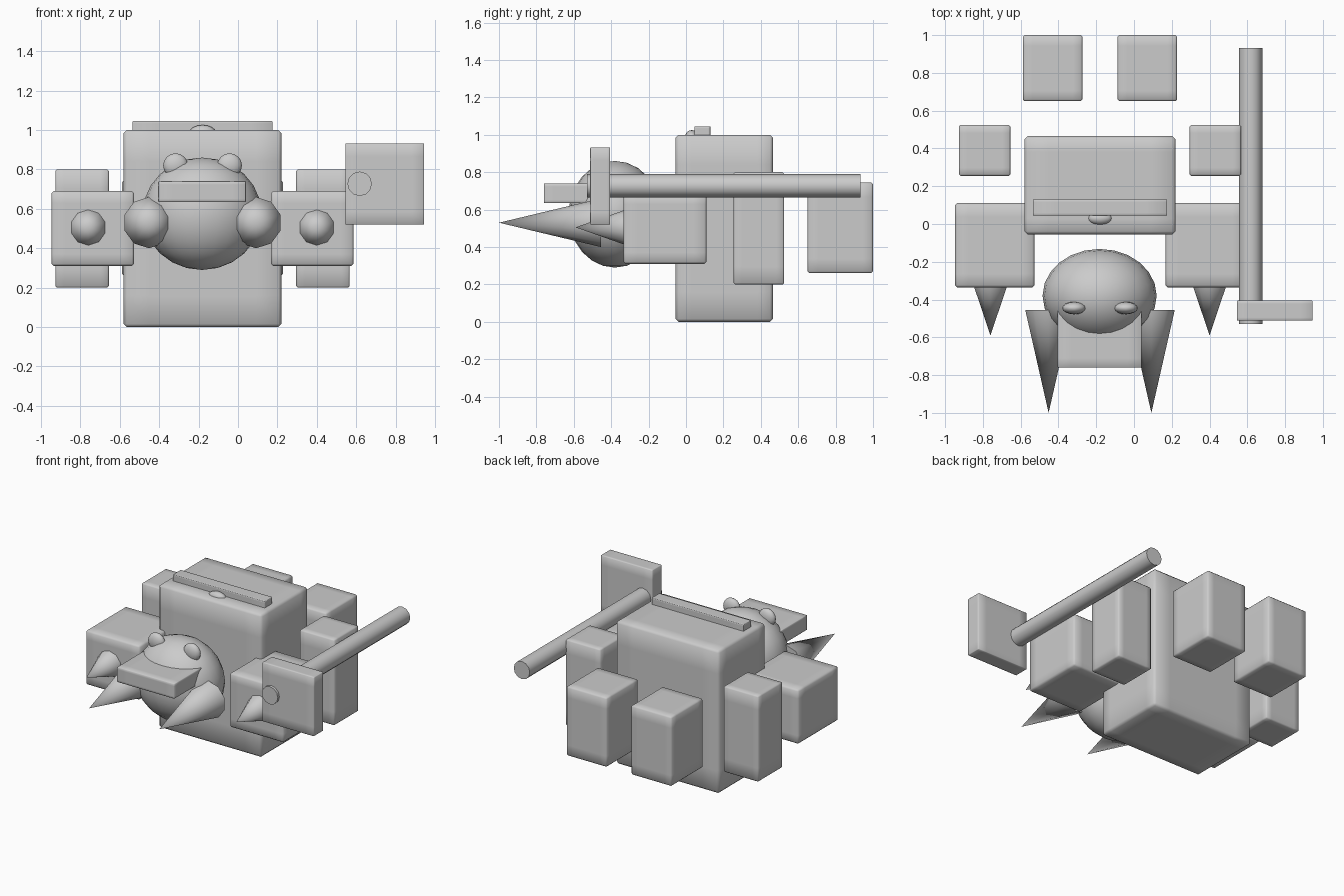
import bpy, bmesh, math
from mathutils import Vector, Matrix

old = bpy.data.objects.get("Cube")
if old:
    bpy.data.objects.remove(old, do_unlink=True)

grey = bpy.data.materials.new("plain_grey")
grey.use_nodes = True
grey.diffuse_color = (0.6, 0.6, 0.6, 1)
grey.node_tree.nodes["Principled BSDF"].inputs["Base Color"].default_value = (0.6, 0.6, 0.6, 1)

MID = -0.18    # symmetry plane of the creature


def finish(bm, name, sharp_angle=None):
    """Turn a bmesh into a smooth shaded object."""
    mesh = bpy.data.meshes.new(name)
    bmesh.ops.recalc_face_normals(bm, faces=bm.faces)
    for f in bm.faces:
        f.smooth = True
    bm.to_mesh(mesh)
    bm.free()
    mesh.materials.append(grey)
    obj = bpy.data.objects.new(name, mesh)
    bpy.context.collection.objects.link(obj)
    if sharp_angle:
        bpy.ops.object.select_all(action='DESELECT')
        obj.select_set(True)
        bpy.context.view_layer.objects.active = obj
        bpy.ops.object.shade_smooth_by_angle(angle=math.radians(sharp_angle))
    return obj


def soft_box(name, x, y, z, margin=0.16):
    """Box from its ranges, with holding loops so the shading softens at the edges."""
    low, high = (Vector(p) for p in zip(x, y, z))
    size = high - low
    bm = bmesh.new()
    bmesh.ops.create_cube(bm, size=1, matrix=Matrix.Translation((low + high) / 2)
                          @ Matrix.Diagonal((*size, 1)))
    bmesh.ops.bevel(bm, geom=bm.edges[:], offset=min(size) * 0.03, segments=1,
                    affect='EDGES')
    for axis in range(3):
        normal = Vector((0, 0, 0))
        normal[axis] = 1
        for end, side in ((low, 1), (high, -1)):
            point = end + normal * side * size[axis] * margin
            bmesh.ops.bisect_plane(bm, geom=bm.verts[:] + bm.edges[:] + bm.faces[:],
                                   plane_co=point, plane_no=normal)
    return finish(bm, name)


def ball(name, centre, radii, rings=12):
    bm = bmesh.new()
    bmesh.ops.create_uvsphere(bm, u_segments=rings * 2, v_segments=rings, radius=1,
                              matrix=Matrix.Translation(centre)
                              @ Matrix.Diagonal((*radii, 1)))
    return finish(bm, name)


def rod(name, x, z, y_back, y_front, r_back, r_front, sides):
    """Round bar or spike along y."""
    bm = bmesh.new()
    bmesh.ops.create_cone(bm, cap_ends=True, segments=sides, radius1=r_back,
                          radius2=r_front, depth=y_back - y_front,
                          matrix=Matrix.Translation((x, (y_back + y_front) / 2, z))
                          @ Matrix.Rotation(math.pi / 2, 4, 'X'))
    return finish(bm, name, 40)


# Body, belt and buckle
soft_box("body", (-0.58, 0.22), (-0.055, 0.465), (0, 1.0))
soft_box("belt", (-0.535, 0.175), (0.045, 0.13), (0.98, 1.045))
ball("buckle", (MID, 0.03, 0.99), (0.065, 0.035, 0.035), 8)

# Head and bill
ball("head", (-0.182, -0.38, 0.575), (0.302, 0.248, 0.285))
soft_box("bill", (-0.405, 0.04), (-0.76, -0.45), (0.635, 0.74))

# Paired parts on both sides of the symmetry plane
for side, label in ((-1, "right"), (1, "left")):
    def span(near, far):
        return sorted((MID + side * near, MID + side * far))
    ball(label + "_eye", (MID + side * 0.137, -0.445, 0.82), (0.063, 0.033, 0.062), 8)
    rod(label + "_tusk", MID + side * 0.272, 0.53, -0.455, -1.0, 0.13, 0, 10)
    soft_box(label + "_hand", span(0.347, 0.767), (-0.335, 0.11), (0.31, 0.69))
    rod(label + "_claw", MID + side * 0.58, 0.505, -0.33, -0.59, 0.092, 0, 10)
    soft_box(label + "_arm", span(0.475, 0.747), (0.255, 0.525), (0.2, 0.8))
    soft_box(label + "_foot", span(0.093, 0.408), (0.65, 1.0), (0.26, 0.745))

# Hammer with a long handle
rod("hammer_handle", 0.617, 0.727, 0.933, -0.53, 0.062, 0.062, 12)
soft_box("hammer_head", (0.545, 0.945), (-0.512, -0.405), (0.52, 0.932))
